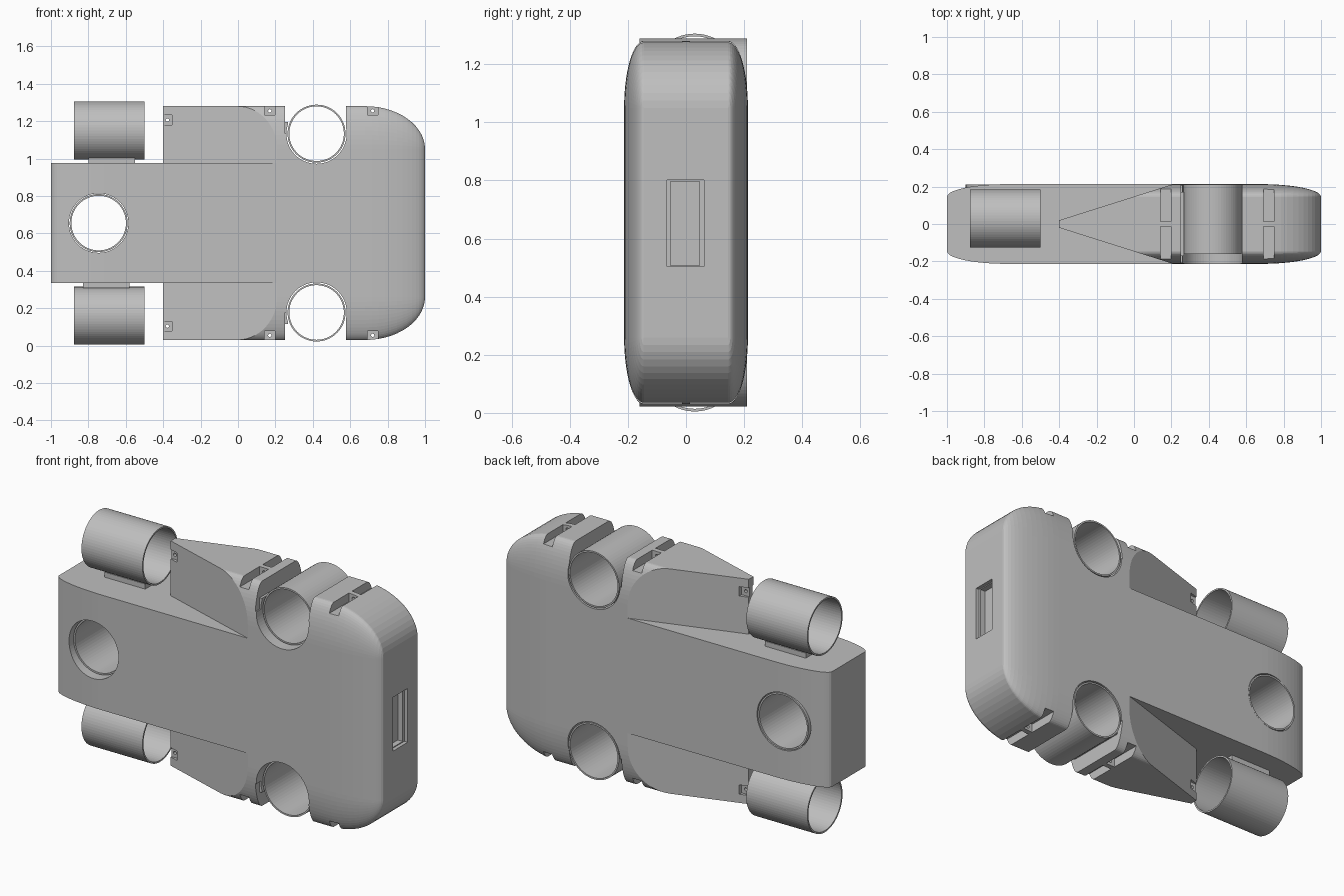
import bpy, bmesh, math
from mathutils import Matrix, Vector

cube = bpy.data.objects.get("Cube")
if cube:
    bpy.data.objects.remove(cube)

grey = bpy.data.materials.new("plain grey")
grey.use_nodes = True
GREY = (0.52, 0.52, 0.52, 1)
grey.diffuse_color = GREY
grey.node_tree.nodes["Principled BSDF"].inputs["Base Color"].default_value = GREY

MID = 0.655          # height of the horizontal mirror plane


def finish(name, bm):
    bmesh.ops.recalc_face_normals(bm, faces=bm.faces)
    mesh = bpy.data.meshes.new(name)
    bm.to_mesh(mesh)
    bm.free()
    mesh.materials.append(grey)
    ob = bpy.data.objects.new(name, mesh)
    bpy.context.collection.objects.link(ob)
    return ob


def box(name, x, y, z):
    bm = bmesh.new()
    bmesh.ops.create_cube(bm, size=1)
    for v in bm.verts:
        v.co = Vector([(a + b) / 2 + c * (b - a) for (a, b), c in zip((x, y, z), v.co)])
    return finish(name, bm)


def prism(name, points, z0, z1):
    bm = bmesh.new()
    face = bm.faces.new([bm.verts.new((x, y, z0)) for x, y in points])
    top = bmesh.ops.extrude_face_region(bm, geom=[face])["geom"]
    bmesh.ops.translate(bm, vec=(0, 0, z1 - z0),
                        verts=[g for g in top if isinstance(g, bmesh.types.BMVert)])
    return finish(name, bm)


def rod(name, axis, center, radius, length, sides=64):
    turn = Matrix.Rotation(math.pi / 2, 4, "Y" if axis == "X" else "X")
    bm = bmesh.new()
    bmesh.ops.create_cone(bm, cap_ends=True, segments=sides, radius1=radius,
                          radius2=radius, depth=length,
                          matrix=Matrix.Translation(center) @ turn)
    return finish(name, bm)


def cut(target, cutter):
    mod = target.modifiers.new("cut", "BOOLEAN")
    mod.operation, mod.solver, mod.object = "DIFFERENCE", "EXACT", cutter
    bpy.context.view_layer.objects.active = target
    bpy.ops.object.modifier_apply(modifier=mod.name)
    bpy.data.objects.remove(cutter)


def tube(name, axis, center, length):
    ob = rod(name, axis, center, 0.155, length)
    cut(ob, rod("bore", axis, center, 0.146, length + 0.1))
    return ob


def side(s, a, b):
    """Height range above (s=1) or below (s=-1) the mirror plane."""
    return tuple(sorted((MID + s * a, MID + s * b)))


def rounded_body(name, steps=14):
    """Box with elliptical rounding on every edge."""
    bm = bmesh.new()
    angles = [math.pi / 2 * i / steps for i in range(steps + 1)]
    for sx in (-1, 1):
        for sy in (-1, 1):
            for sz in (-1, 1):
                for t in angles:
                    for a in angles:
                        c = math.cos(t)
                        bm.verts.new((sx * (0.68 + 0.32 * math.sin(t)),
                                      sy * (0.145 + 0.068 * c * math.cos(a)),
                                      MID + sz * (0.395 + 0.23 * c * math.sin(a))))
    bmesh.ops.remove_doubles(bm, verts=bm.verts, dist=0.0005)
    hull = bmesh.ops.convex_hull(bm, input=bm.verts)
    loose = {g for g in hull["geom_interior"] + hull["geom_unused"]
             if isinstance(g, bmesh.types.BMVert)}
    bmesh.ops.delete(bm, geom=list(loose), context="VERTS")
    bmesh.ops.dissolve_limit(bm, angle_limit=0.005, verts=bm.verts, edges=bm.edges)
    return finish(name, bm)


hull = rounded_body("hull")

for s, word in ((1, "upper"), (-1, "lower")):
    # Cut away everything outside the tapered fin
    outline = [(-1.1, 0.3), (-1.1, -0.3), (0.484, -0.3),
               (-0.4, -0.02), (-0.4, 0.02), (0.484, 0.3)]
    cut(hull, prism("fin_cutter", outline, *side(s, 0.32, 0.8)))

    # Open bay for the cross tube
    cz = MID + s * 0.478
    cut(hull, box("bay_cutter", (0.252, 0.577), (-0.3, 0.3), side(s, 0.478, 0.8)))
    cut(hull, rod("bay_round_cutter", "Y", (0.42, 0, cz), 0.161, 0.6))
    tube(word + "_cross_tube", "Y", (0.42, 0.025, cz), 0.37)

    # Raised plate on the bay wall
    plate = box(word + "_bay_plate", (0.245, 0.266), (-0.17, 0.17), side(s, 0.42, 0.54))
    cut(plate, rod("plate_cutter", "Y", (0.42, 0, cz), 0.161, 0.6))

    # Bolt notches on the edge and the fin tip, each side of a thin web
    for y in ((0.014, 0.3), (-0.3, -0.014)):
        for x in (0.142, 0.692):
            cut(hull, box("notch", (x, x + 0.056), y, side(s, 0.577, 0.8)))
        cut(hull, box("tip_notch", (-0.45, -0.352), y, side(s, 0.525, 0.577)))
    for x, h in ((0.17, 0.6), (0.72, 0.6), (-0.378, 0.551)):
        cut(hull, rod("bolt_hole", "Y", (x, 0, MID + s * h), 0.009, 0.08, 12))

    # Thruster tube and its mounting pad
    tube(word + "_thruster_tube", "X", (-0.688, 0.03, MID + s * 0.495), 0.375)
    pad_x = -0.675 if s > 0 else -0.705
    box(word + "_thruster_pad", (pad_x - 0.125, pad_x + 0.125), (-0.03, 0.09),
        side(s, 0.315, 0.348))

# Tail cross tube
cut(hull, rod("tail_cutter", "Y", (-0.745, 0, MID), 0.159, 0.6))
tube("tail_cross_tube", "Y", (-0.745, 0.025, MID), 0.37)

# Stepped window recess in the nose
cut(hull, box("recess", (0.98, 1.1), (-0.065, 0.062), (0.503, 0.802)))
cut(hull, box("inner_recess", (0.95, 1.1), (-0.053, 0.047), (0.508, 0.797)))
